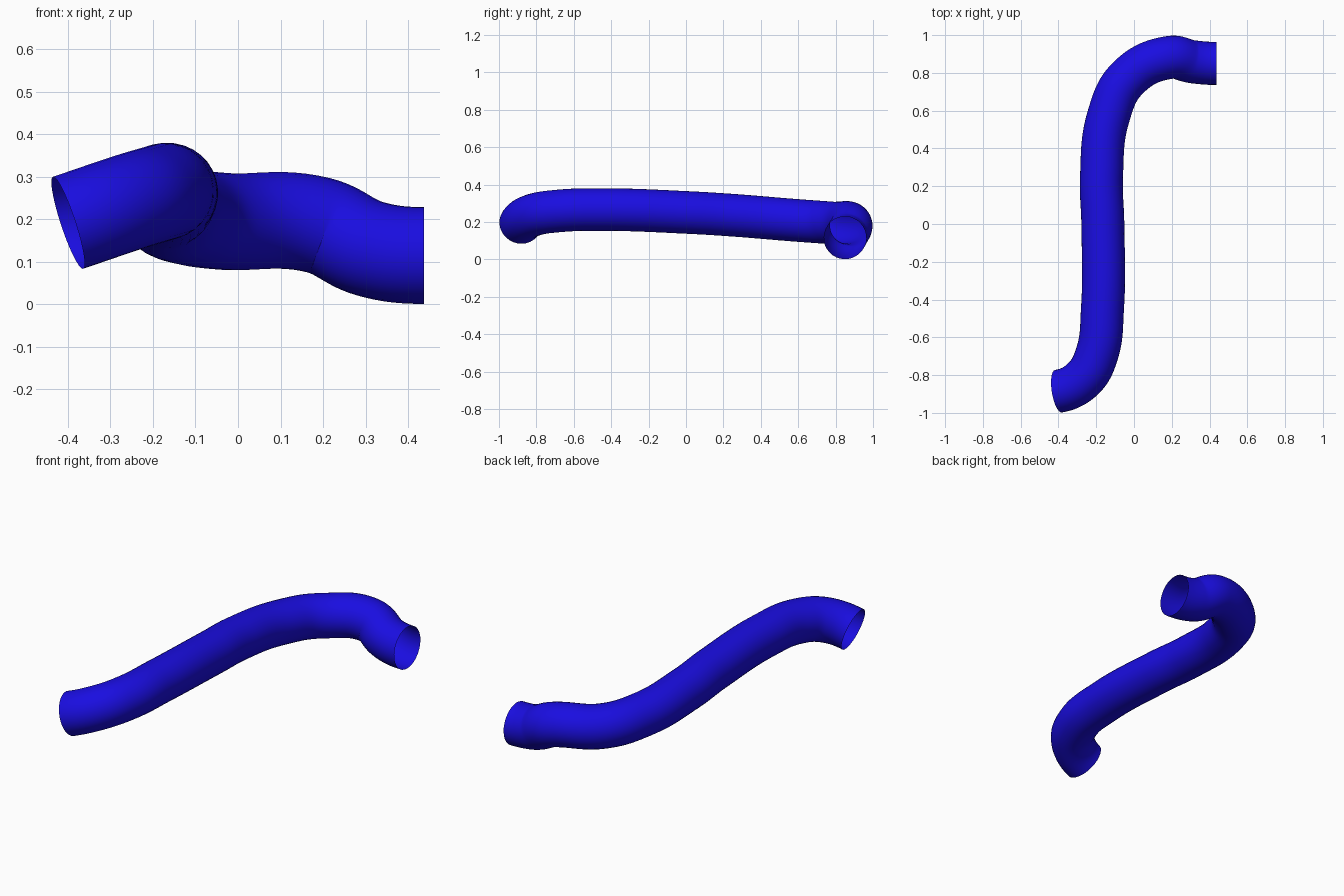
import bpy
from mathutils import Vector

if "Cube" in bpy.data.objects:
    bpy.data.objects.remove(bpy.data.objects["Cube"])

# Centre line of the hose
R = 0.114
path = [(-0.40, -0.885, 0.192), (-0.27, -0.82, 0.236), (-0.197, -0.69, 0.258),
        (-0.167, -0.45, 0.266), (-0.165, 0.0, 0.251), (-0.172, 0.25, 0.236),
        (-0.135, 0.57, 0.210), (-0.03, 0.775, 0.195), (0.19, 0.882, 0.186),
        (0.31, 0.859, 0.131), (0.437, 0.85, 0.115)]

curve = bpy.data.curves.new("hose", 'CURVE')
curve.dimensions = '3D'
curve.resolution_u = 12
curve.bevel_depth = R
curve.bevel_resolution = 14
curve.use_fill_caps = False
curve.twist_mode = 'MINIMUM'
s = curve.splines.new('BEZIER')
s.bezier_points.add(len(path) - 1)
for bp, p in zip(s.bezier_points, path):
    bp.co = p
    bp.handle_left_type = bp.handle_right_type = 'AUTO'

# Fixed directions at the two open ends
for bp, d, length in ((s.bezier_points[0], (0.94, 0.15, 0.31), 0.05),
                      (s.bezier_points[-1], (1, 0, 0), 0.045)):
    bp.handle_left_type = bp.handle_right_type = 'FREE'
    v = Vector(d).normalized() * length
    bp.handle_left = bp.co - v
    bp.handle_right = bp.co + v

# Open tube mesh
tmp = bpy.data.objects.new("hose_path", curve)
bpy.context.collection.objects.link(tmp)
deps = bpy.context.evaluated_depsgraph_get()
mesh = bpy.data.meshes.new_from_object(tmp.evaluated_get(deps))
bpy.data.objects.remove(tmp)
hose = bpy.data.objects.new("hose", mesh)
bpy.context.collection.objects.link(hose)
for f in mesh.polygons:
    f.use_smooth = True

# Blue rubber
mat = bpy.data.materials.new("blue_rubber")
mat.diffuse_color = (0.01, 0.004, 0.75, 1)
mat.use_nodes = True
mat.node_tree.nodes["Principled BSDF"].inputs["Base Color"].default_value = mat.diffuse_color
mesh.materials.clear()
mesh.materials.append(mat)
